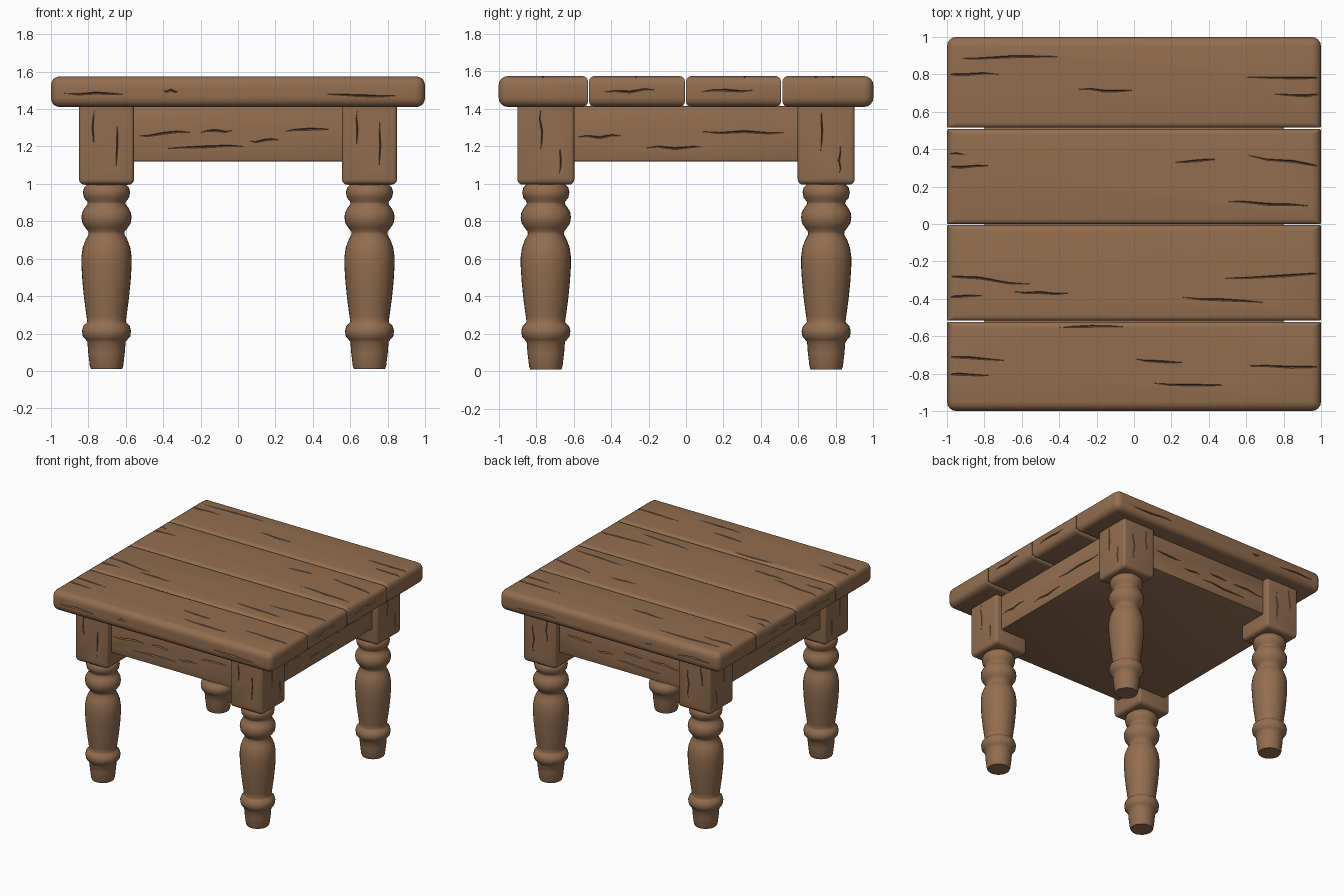
import bpy, bmesh, math, random
from mathutils import Vector

if "Cube" in bpy.data.objects:
    bpy.data.objects.remove(bpy.data.objects["Cube"])

random.seed(4)
wood = bpy.data.materials.new("brown wood")
wood.diffuse_color = (0.29, 0.155, 0.08, 1)
wood.use_nodes = True
wood.node_tree.nodes["Principled BSDF"].inputs["Base Color"].default_value = wood.diffuse_color


def finish(name, bm, angle=40):
    bmesh.ops.recalc_face_normals(bm, faces=bm.faces)
    me = bpy.data.meshes.new(name)
    bm.to_mesh(me)
    bm.free()
    me.materials.append(wood)
    ob = bpy.data.objects.new(name, me)
    bpy.context.collection.objects.link(ob)
    smooth(me, angle)
    return ob


def smooth(me, angle=40):
    me.shade_smooth()
    me.set_sharp_from_angle(angle=math.radians(angle))


def bake(ob):
    """Replace the mesh by its result with modifiers."""
    dg = bpy.context.evaluated_depsgraph_get()
    me = bpy.data.meshes.new_from_object(ob.evaluated_get(dg))
    ob.modifiers.clear()
    ob.data = me
    smooth(me)


def box(name, lo, hi, width, weight=lambda mid, along: 1.0, segments=4):
    """Block with rounded edges; weight scales the rounding per edge."""
    bm = bmesh.new()
    bmesh.ops.create_cube(bm, size=1)
    lo, hi = Vector(lo), Vector(hi)
    for v in bm.verts:
        v.co = [(a + b) / 2 + c * (b - a) for a, b, c in zip(lo, hi, v.co)]
    layer = bm.edges.layers.float.new("bevel_weight_edge")
    for e in bm.edges:
        d = e.verts[1].co - e.verts[0].co
        along = max(range(3), key=lambda i: abs(d[i]))
        e[layer] = weight((e.verts[0].co + e.verts[1].co) / 2, along)
    ob = finish(name, bm)
    mod = ob.modifiers.new("rounding", 'BEVEL')
    mod.limit_method = 'WEIGHT'
    mod.width, mod.segments = width, segments
    bake(ob)
    return ob


def carve(ob, cracks, w=0.006, d=0.018):
    """Cut slender wandering cracks: (start, end, surface normal)."""
    bm = bmesh.new()
    for a, b, n in cracks:
        a, b, n = Vector(a), Vector(b), Vector(n)
        side = (b - a).normalized().cross(n)
        rings = []
        for t, s in ((0.22, 0.6), (0.5, 1.0), (0.78, 0.65)):
            c = a.lerp(b, t) + side * random.uniform(-0.008, 0.008)
            rings.append([bm.verts.new(c + o * s) for o in
                          (side * w, n * d, -side * w, -n * d)])
        va, vb = bm.verts.new(a), bm.verts.new(b)
        for i in range(4):
            j = (i + 1) % 4
            bm.faces.new((va, rings[0][i], rings[0][j]))
            bm.faces.new((vb, rings[2][j], rings[2][i]))
            for r, q in zip(rings, rings[1:]):
                bm.faces.new((r[i], q[i], q[j], r[j]))
    cutter = finish("crack_cutter", bm)
    cutter.hide_render = True
    mod = ob.modifiers.new("cracks", 'BOOLEAN')
    mod.operation, mod.solver, mod.object = 'DIFFERENCE', 'EXACT', cutter
    bake(ob)
    bpy.data.objects.remove(cutter)


# Table top planks: y range, and top cracks as (x0, y0, x1, y1)
TOP, UNDER = 1.575, 1.41
planks = [
    (-1.0, -0.523, [(-1.1, -.71, -.68, -.73), (-1.1, -.81, -.76, -.81), (0, -.72, .27, -.74),
                    (.58, -.76, 1.1, -.77), (-.4, -.555, -.05, -.55), (.1, -.85, .5, -.86)]),
    (-0.517, -0.006, [(.48, -.29, 1.1, -.265), (-1.1, -.27, -.55, -.32), (-1.1, -.39, -.8, -.385),
                      (-.65, -.36, -.35, -.37), (.25, -.39, .7, -.42)]),
    (0.0, 0.507, [(-1.1, .30, -.76, .31), (.22, .33, .45, .345), (.6, .37, 1.1, .29),
                  (.48, .12, .95, .095), (-1.1, .39, -.9, .37)]),
    (0.515, 1.0, [(-.95, .885, -.38, .895), (-1.1, .795, -.72, .80), (.6, .785, 1.1, .79),
                  (.74, .695, 1.1, .69), (-.3, .72, 0, .715)]),
]
for k, (y0, y1, marks) in enumerate(planks):
    outer = k in (0, 3)

    def weight(mid, along):
        if along == 2:                       # upright corners
            return 1.0 if abs(mid.y) > 0.9 else 0.15
        if along == 0 and abs(mid.y) < 0.9:  # long edges at the gaps
            return 0.6
        return 1.0
    plank = box(f"top_plank_{k + 1}", (-1, y0, UNDER), (1, y1, TOP), 0.05, weight)
    cracks = [((x0, a, TOP), (x1, b, TOP), (0, 0, 1)) for x0, a, x1, b in marks]
    if outer:
        s = -1 if k == 0 else 1
        for x0, x1, z in ((-.93, -.6, 1.485), (.47, .85, 1.48), (-.4, -.32, 1.5)):
            cracks.append(((x0, s, z), (x1, s, z - .008), (0, s, 0)))
    else:
        for s in (-1, 1):                    # end grain
            cracks.append(((s, y0 + .08, 1.49), (s, y0 + .36, 1.50), (s, 0, 0)))
    carve(plank, cracks)

# Apron: one closed box under the planks
AX, AY = 0.80, 0.85
apron = box("apron", (-AX, -AY, 1.12), (AX, AY, UNDER + 0.005), 0.01, segments=2)
cracks = []
for s in (-1, 1):
    for u0, z0, u1, z1 in ((-.55, 1.26, -.25, 1.275), (-.2, 1.275, -.03, 1.285),
                           (-.38, 1.19, .04, 1.20), (.06, 1.23, .22, 1.235), (.25, 1.28, .5, 1.29)):
        cracks.append(((u0, s * AY, z0), (u1, s * AY, z1), (0, s, 0)))
    for u0, z0, u1, z1 in ((-.58, 1.25, -.34, 1.255), (-.22, 1.19, .1, 1.20), (.07, 1.28, .55, 1.275)):
        cracks.append(((s * AX, u0, z0), (s * AX, u1, z1), (s, 0, 0)))
carve(apron, cracks)

# Legs: square block above a turned post
profile = [(0, 1.02), (.10, 1.02), (.105, .995), (.12, .98), (.126, .955), (.12, .925), (.103, .905),
           (.101, .893), (.118, .87), (.131, .845), (.134, .82), (.129, .79), (.113, .765),
           (.097, .745), (.096, .73), (.112, .70), (.127, .66), (.134, .61), (.134, .56),
           (.129, .48), (.12, .39), (.108, .30), (.103, .265), (.108, .255), (.124, .24),
           (.131, .215), (.127, .185), (.112, .168), (.102, .155), (.098, .10), (.089, .025),
           (.083, .01), (0, .01)]
LX, LY, HX, HY = 0.703, 0.748, 0.147, 0.152
for fy, depth in ((-1, "front"), (1, "back")):
    for fx, hand in ((-1, "left"), (1, "right")):
        cx, cy = fx * LX, fy * LY
        block = box(f"{depth}_{hand}_leg_block", (cx - HX, cy - HY, 0.995), (cx + HX, cy + HY, UNDER + .005),
                    0.03, lambda mid, along: 0.6 if along == 2 else (1.0 if mid.z < 1.2 else 0.0))
        carve(block, [
            ((cx + .05, cy + fy * HY, 1.08), (cx + .055, cy + fy * HY, 1.33), (0, fy, 0)),
            ((cx - .07, cy + fy * HY, 1.2), (cx - .065, cy + fy * HY, 1.39), (0, fy, 0)),
            ((cx + fx * HX, cy - .03, 1.17), (cx + fx * HX, cy - .025, 1.4), (fx, 0, 0)),
            ((cx + fx * HX, cy + .07, 1.05), (cx + fx * HX, cy + .075, 1.2), (fx, 0, 0))], w=.004)
        bm = bmesh.new()
        vs = [bm.verts.new((r, 0, z)) for r, z in profile]
        es = [bm.edges.new(p) for p in zip(vs, vs[1:])]
        bmesh.ops.spin(bm, geom=vs + es, cent=(0, 0, 0), axis=(0, 0, 1),
                       angle=math.tau, steps=32, use_merge=True)
        bmesh.ops.remove_doubles(bm, verts=bm.verts, dist=0.0005)
        post = finish(f"{depth}_{hand}_turned_leg", bm, 50)
        post.location = (cx, cy, 0)
